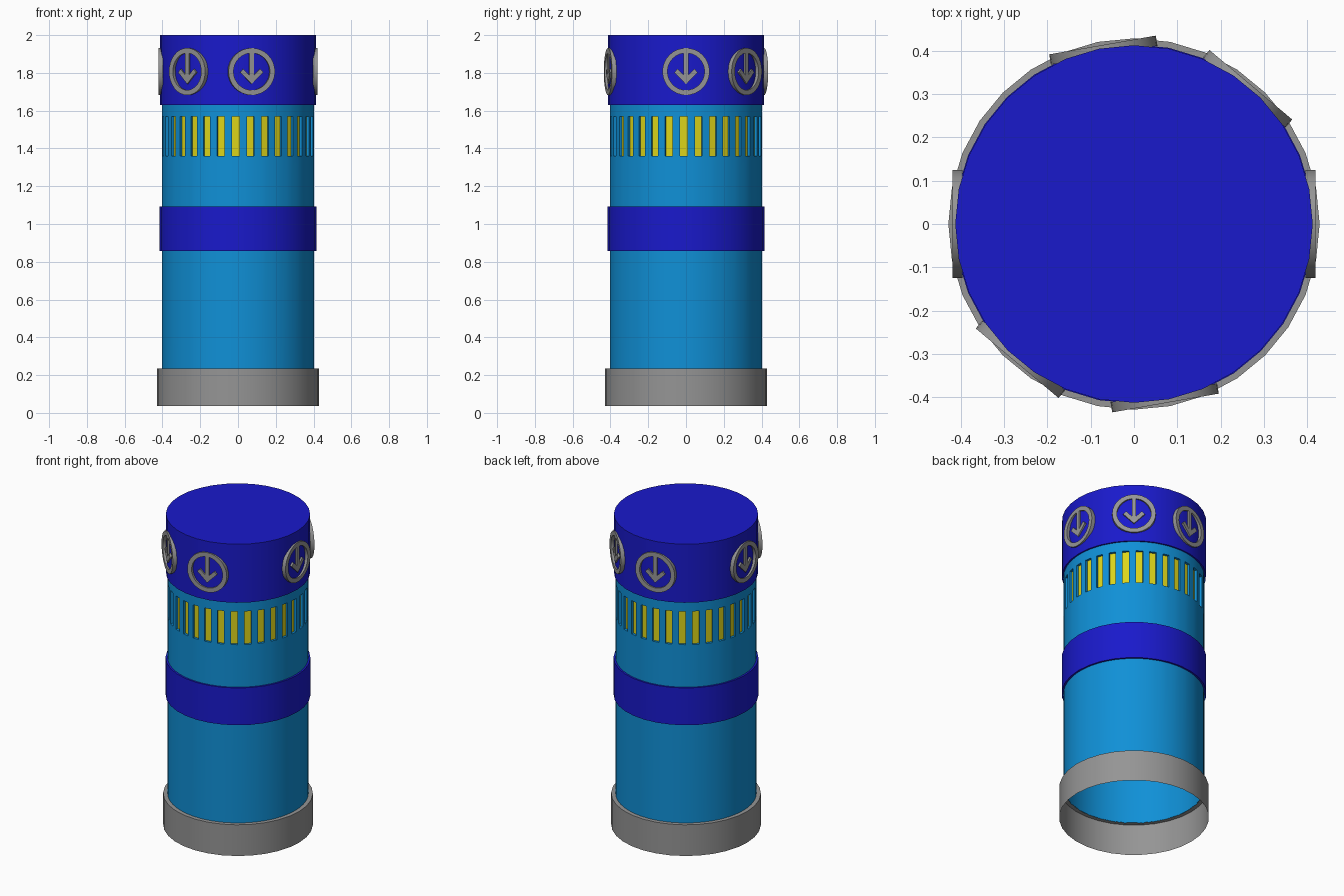
import bpy, bmesh
from math import sin, cos, pi, radians
from mathutils import Matrix, Vector

if "Cube" in bpy.data.objects:
    bpy.data.objects.remove(bpy.data.objects["Cube"])


def material(name, color):
    m = bpy.data.materials.new(name)
    m.diffuse_color = (*color, 1)
    m.use_nodes = True
    m.node_tree.nodes["Principled BSDF"].inputs["Base Color"].default_value = m.diffuse_color
    return m


navy = material("dark_blue", (0.01, 0.01, 0.60))
sky = material("light_blue", (0.005, 0.28, 0.68))
yellow = material("yellow", (0.72, 0.66, 0.01))
grey = material("grey", (0.30, 0.30, 0.30))


def finish(bm, name, mats, recalc=True):
    if recalc:
        bmesh.ops.recalc_face_normals(bm, faces=bm.faces[:])
    me = bpy.data.meshes.new(name)
    bm.to_mesh(me)
    bm.free()
    for m in mats:
        me.materials.append(m)
    ob = bpy.data.objects.new(name, me)
    bpy.context.collection.objects.link(ob)
    bpy.ops.object.select_all(action='DESELECT')
    ob.select_set(True)
    bpy.context.view_layer.objects.active = ob
    bpy.ops.object.shade_smooth_by_angle(angle=radians(30))
    return ob


def lathe(bm, profile, sides, phase=0.0, cap_top=False):
    """Revolve (radius, z) points listed bottom to top; returns rows of faces."""
    rings = [[bm.verts.new((r * cos(phase + 2 * pi * i / sides),
                            r * sin(phase + 2 * pi * i / sides), z))
              for i in range(sides)] for r, z in profile]
    rows = []
    for a, b in zip(rings, rings[1:]):
        rows.append([bm.faces.new((a[i], a[(i + 1) % sides], b[(i + 1) % sides], b[i]))
                     for i in range(sides)])
    if cap_top:
        bm.faces.new(rings[-1])
    return rows


# Open tube body with 32 recessed yellow slots near the top
R = 0.403
bm = bmesh.new()
rows = lathe(bm, [(R, 0.233), (R, 1.36), (R, 1.57), (R, 1.64)], 64, radians(6.64))
slots = rows[1][::2]
normals = []
for f in slots:
    c = f.calc_center_median()
    normals.append(Vector((c.x, c.y, 0)).normalized())
for f, n in zip(slots, normals):
    new = bmesh.ops.extrude_discrete_faces(bm, faces=[f])["faces"][0]
    edge_pairs = list(new.verts)
    # side walls of the slot, joining the wall opening to the recessed panel
    outer = [bm.verts.new(v.co) for v in edge_pairs]
    for v in edge_pairs:
        v.co -= n * 0.015
    for i in range(4):
        j = (i + 1) % 4
        bm.faces.new((outer[i], outer[j], edge_pairs[j], edge_pairs[i]))
    new.material_index = 1
bmesh.ops.remove_doubles(bm, verts=bm.verts[:], dist=0.0005)
finish(bm, "body_tube", [sky, yellow], recalc=False)

# Grey foot ring, open below
bm = bmesh.new()
lathe(bm, [(0.429, 0.037), (0.429, 0.234), (0.402, 0.234)], 32)
finish(bm, "foot_ring", [grey], recalc=False)

# Dark blue middle band
bm = bmesh.new()
lathe(bm, [(0.402, 0.857), (0.415, 0.857), (0.415, 1.092), (0.402, 1.092)], 32)
finish(bm, "middle_band", [navy], recalc=False)

# Dark blue head with closed top
bm = bmesh.new()
lathe(bm, [(0.402, 1.63), (0.413, 1.63), (0.413, 2.0)], 32, cap_top=True)
finish(bm, "head", [navy], recalc=False)


def prism(bm, pts, x0, x1):
    """Extrude a (y, z) outline from x0 to x1."""
    a = [bm.verts.new((x0, y, z)) for y, z in pts]
    b = [bm.verts.new((x1, y, z)) for y, z in pts]
    bm.faces.new(a)
    bm.faces.new(b)
    for i in range(len(pts)):
        j = (i + 1) % len(pts)
        bm.faces.new((a[i], a[j], b[j], b[i]))


# Round badges: ring plus downward arrow, set around the head
HALF_ARROW = [(0.0, -0.066), (0.062, -0.004), (0.045, 0.014), (0.0125, -0.018), (0.0125, 0.102)]
ARROW = HALF_ARROW + [(-y, z) for y, z in reversed(HALF_ARROW[1:])]
X0, X1 = 0.396, 0.420
for k, deg in enumerate((0, 50, 100, 180, 230, 280)):
    bm = bmesh.new()
    n = 32
    section = [(0.125, X0), (0.125, X1), (0.098, X1), (0.098, X0)]
    rings = [[bm.verts.new((x, r * cos(2 * pi * i / n), r * sin(2 * pi * i / n)))
              for r, x in section] for i in range(n)]
    for i in range(n):
        a, b = rings[i], rings[(i + 1) % n]
        for s in range(4):
            t = (s + 1) % 4
            bm.faces.new((a[s], a[t], b[t], b[s]))
    prism(bm, ARROW, X0, X1)
    bm.transform(Matrix.Translation((0, 0, 1.807)) @ Matrix.Rotation(radians(deg), 4, 'Z'))
    finish(bm, f"arrow_badge_{k + 1}", [grey])
